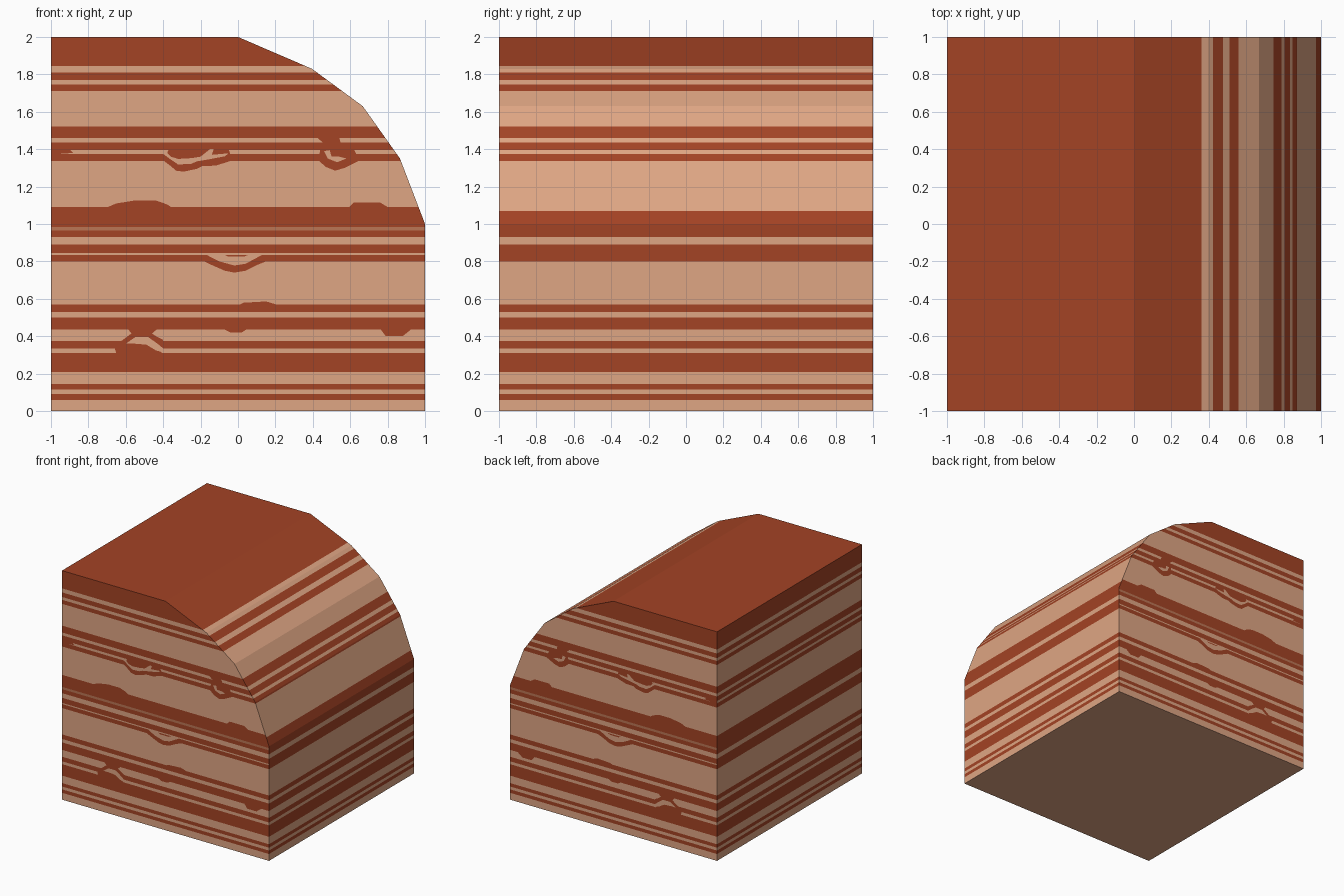
import bpy, bmesh


def material(name, rgb):
    m = bpy.data.materials.new(name)
    m.diffuse_color = (*rgb, 1)
    return m


MATS = [material("tan sandstone", (0.74, 0.38, 0.23)),
        material("rust sandstone", (0.37, 0.056, 0.018)),
        material("clay seam", (0.50, 0.18, 0.09))]
TAN, RUST, CLAY = 0, 1, 2

# Block: rounded shoulder profile, extruded along y
profile = [(-1, 0), (1, 0), (1, 1), (0.866, 1.35), (0.667, 1.63),
           (0.395, 1.83), (0, 2), (-1, 2)]

# Heights where tan and rust layers alternate, starting with tan at the base
cuts = [0.06, 0.09, 0.115, 0.145, 0.21, 0.31, 0.335, 0.375, 0.435, 0.50,
        0.53, 0.57, 0.80, 0.835, 0.845, 0.89, 0.93, 0.965, 0.985, 1.09,
        1.338, 1.375, 1.395, 1.435, 1.46, 1.52, 1.71, 1.745, 1.77, 1.81, 1.845]


def layer_colour(z, n):
    colour = sum(z > c for c in cuts) % 2
    if 0.965 < z < 0.985:
        return CLAY if abs(n.y) > 0.5 else RUST
    if 0.835 < z < 0.845 and abs(n.y) < 0.5:
        return RUST
    if 1.07 < z < 1.09 and n.x > 0.2:
        return TAN
    return colour


bm = bmesh.new()
face = bm.faces.new([bm.verts.new((x, -1, z)) for x, z in profile])
ext = bmesh.ops.extrude_face_region(bm, geom=[face])
bmesh.ops.translate(bm, vec=(0, 2, 0),
                    verts=[v for v in ext["geom"] if isinstance(v, bmesh.types.BMVert)])
bmesh.ops.recalc_face_normals(bm, faces=bm.faces)
for z in cuts + [1.07]:
    bmesh.ops.bisect_plane(bm, geom=bm.verts[:] + bm.edges[:] + bm.faces[:],
                           plane_co=(0, 0, z), plane_no=(0, 0, 1))
bm.normal_update()
for f in bm.faces:
    f.material_index = layer_colour(f.calc_center_median().z, f.normal)
mesh = bpy.data.meshes.new("layered_block")
bm.to_mesh(mesh)
bm.free()
for m in MATS:
    mesh.materials.append(m)
bpy.context.collection.objects.link(bpy.data.objects.new("layered_block", mesh))


def patch(name, colour, pts):
    """Flat painted patch, repeated on the front and back faces."""
    y = 1.001 if colour == RUST else 1.002
    bm = bmesh.new()
    for s in (-1, 1):
        f = bm.faces.new([bm.verts.new((x, s * y, z)) for x, z in pts])
        f.normal_update()
        if f.normal.y * s < 0:
            f.normal_flip()
    me = bpy.data.meshes.new(name)
    bm.to_mesh(me)
    bm.free()
    me.materials.append(MATS[colour])
    bpy.context.collection.objects.link(bpy.data.objects.new(name, me))


# Bumps and sags on the layer edges
patch("long_bump", RUST, [(-.71, 1.085), (-.65, 1.11), (-.55, 1.126), (-.44, 1.126),
                          (-.38, 1.105), (-.35, 1.085)])
patch("right_bump", RUST, [(.59, 1.085), (.62, 1.115), (.76, 1.115), (.81, 1.085)])
patch("low_bump", RUST, [(0, .565), (.03, .579), (.15, .586), (.22, .565)])
patch("small_sag", RUST, [(-.08, .44), (-.04, .42), (.02, .42), (.05, .44)])
patch("right_sag", RUST, [(.76, .44), (.79, .40), (.88, .40), (.93, .44)])

# Middle fold
patch("middle_fold", RUST, [(-.2, .81), (-.15, .785), (-.07, .75), (-.02, .74),
                            (.04, .75), (.1, .78), (.15, .80), (.15, .81)])
patch("middle_fold_seam", TAN, [(-.18, .845), (-.09, .845), (-.05, .825), (.03, .825),
                                (.08, .845), (.15, .845), (.12, .83), (.04, .787),
                                (-.02, .778), (-.1, .80), (-.15, .825)])

# Upper left fold
patch("upper_left_fold", RUST, [(-.4, 1.34), (-.36, 1.31), (-.33, 1.285), (-.29, 1.28),
                                (-.22, 1.295), (-.19, 1.31), (-.12, 1.312), (-.03, 1.34),
                                (-.05, 1.40), (-.37, 1.40)])
patch("upper_left_seam", TAN, [(-.39, 1.395), (-.36, 1.36), (-.32, 1.348), (-.25, 1.352),
                               (-.2, 1.36), (-.15, 1.40), (-.13, 1.40), (-.14, 1.37),
                               (-.05, 1.378), (-.07, 1.362), (-.16, 1.345), (-.22, 1.335),
                               (-.25, 1.322), (-.32, 1.318), (-.36, 1.345), (-.4, 1.375)])
patch("edge_smudge", RUST, [(-1, 1.372), (-.88, 1.38), (-.9, 1.398), (-1, 1.398)])

# Upper right fold
patch("upper_right_fold", RUST, [(.43, 1.34), (.47, 1.305), (.52, 1.285), (.57, 1.30),
                                 (.65, 1.34), (.62, 1.40), (.55, 1.43), (.54, 1.465),
                                 (.42, 1.465), (.46, 1.43), (.44, 1.40)])
patch("upper_right_seam", TAN, [(.46, 1.39), (.48, 1.35), (.53, 1.33), (.58, 1.35),
                                (.54, 1.36), (.5, 1.36), (.49, 1.395)])

# Lower left arch
patch("arch", RUST, [(-.66, .34), (-.65, .305), (-.41, .305), (-.4, .38), (-.43, .395),
                     (-.46, .415), (-.43, .44), (-.59, .44), (-.57, .415), (-.63, .37)])
patch("arch_seam", TAN, [(-.6, .36), (-.55, .395), (-.48, .395), (-.43, .36), (-.4, .335),
                         (-.4, .312), (-.44, .325), (-.49, .355), (-.55, .36)])
